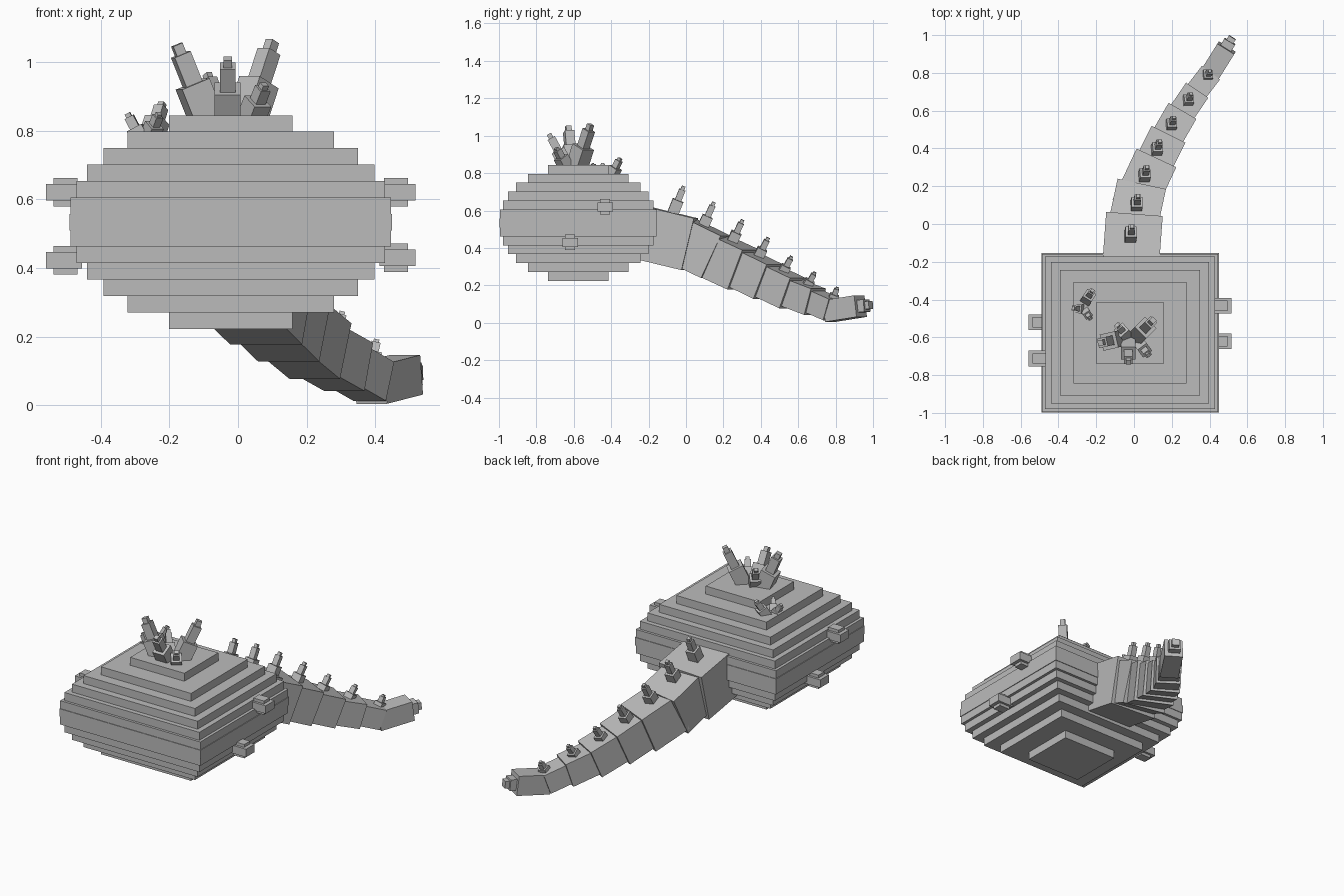
import bpy, bmesh
from mathutils import Vector, Matrix

if "Cube" in bpy.data.objects:
    bpy.data.objects.remove(bpy.data.objects["Cube"])

grey = bpy.data.materials.new("plain grey")
grey.diffuse_color = (0.5, 0.5, 0.5, 1)
grey.use_nodes = True
grey.node_tree.nodes["Principled BSDF"].inputs["Base Color"].default_value = grey.diffuse_color


def make_object(name, bm):
    mesh = bpy.data.meshes.new(name)
    bm.to_mesh(mesh)
    bm.free()
    mesh.materials.append(grey)
    ob = bpy.data.objects.new(name, mesh)
    bpy.context.collection.objects.link(ob)
    return ob


def add_box(bm, center, size):
    mat = Matrix.Translation(Vector(center)) @ Matrix.Diagonal((*size, 1))
    bmesh.ops.create_cube(bm, size=1, matrix=mat)


def frame(direction, up):
    """Rotation with local y along direction and local z near up."""
    y = direction.normalized()
    x = y.cross(up).normalized()
    z = x.cross(y)
    return Matrix((x, y, z)).transposed()


def add_beam(bm, a, b, width, height, up=(0, 0, 1)):
    a, b = Vector(a), Vector(b)
    rot = frame(b - a, Vector(up)).to_4x4()
    mat = (Matrix.Translation((a + b) / 2) @ rot
           @ Matrix.Diagonal((width, (b - a).length, height, 1)))
    bmesh.ops.create_cube(bm, size=1, matrix=mat)


def make_spike(name, base, tip, width, up=(0, 1, 0)):
    """Three stacked blocks, narrowing towards the tip."""
    base, tip = Vector(base), Vector(tip)
    bm = bmesh.new()
    for t0, t1, w in ((-0.1, 0.48, 1), (0.48, 0.87, 0.58), (0.87, 1, 0.34)):
        add_beam(bm, base.lerp(tip, t0), base.lerp(tip, t1), width * w, width * w, up)
    make_object(name, bm)


# Stepped body: thirteen stacked slabs
half = [0.18, 0.30, 0.37, 0.418, 0.449, 0.466, 0.47]
half += half[-2::-1]
bm = bmesh.new()
step = 0.0478
for i, h in enumerate(half):
    add_box(bm, (-0.021, -0.576, 0.223 + step * (i + 0.5)), (2 * h, 1.794 * h, step))
make_object("body", bm)

# Side knobs: crossed blocks (side, y, z)
for side, y, z in ((1, -0.433, 0.62), (1, -0.62, 0.43), (-1, -0.712, 0.62), (-1, -0.52, 0.423)):
    bm = bmesh.new()
    x = -0.021 + side * 0.465
    add_box(bm, (x + side * 0.016, y, z), (0.07, 0.055, 0.083))
    add_box(bm, (x + side * 0.02, y, z), (0.075 + 0.03, 0.083, 0.048))
    make_object("side_knob", bm)

# Tail: joints with shrinking boxes between them
joints = [(-0.02, -0.25, 0.485), (0, 0.02, 0.42), (0.03, 0.16, 0.352), (0.1, 0.31, 0.283),
          (0.165, 0.44, 0.22), (0.24, 0.57, 0.158), (0.322, 0.69, 0.112), (0.395, 0.785, 0.07)]
sections = [(0.30, 0.285), (0.262, 0.25), (0.232, 0.228), (0.2, 0.2),
            (0.17, 0.175), (0.142, 0.147), (0.12, 0.12)]
for a, b, (w, h) in zip(joints, joints[1:], sections):
    a, b = Vector(a), Vector(b)
    bm = bmesh.new()
    add_beam(bm, a - (b - a).normalized() * 0.05, b, w, h)
    make_object("tail_segment", bm)

# Upturned tail end and its stepped tip
bm = bmesh.new()
add_beam(bm, (0.385, 0.765, 0.062), (0.49, 0.933, 0.089), 0.105, 0.116)
add_beam(bm, (0.48, 0.92, 0.087), (0.508, 0.967, 0.092), 0.066, 0.066)
add_beam(bm, (0.5, 0.955, 0.092), (0.521, 0.988, 0.095), 0.042, 0.042)
make_object("tail_tip", bm)

# Row of spikes along the tail
tail_spikes = [((-0.02, -0.07, 0.585), (-0.01, -0.012, 0.73)),
               ((0.01, 0.085, 0.50), (0.022, 0.15, 0.645)),
               ((0.05, 0.24, 0.42), (0.07, 0.303, 0.55)),
               ((0.115, 0.38, 0.34), (0.138, 0.44, 0.455)),
               ((0.19, 0.51, 0.255), (0.213, 0.565, 0.355)),
               ((0.28, 0.64, 0.185), (0.303, 0.69, 0.27)),
               ((0.385, 0.78, 0.115), (0.403, 0.81, 0.19))]
for i, (base, tip) in enumerate(tail_spikes):
    make_spike("tail_spike", base, tip, 0.06 - 0.002 * i)

# Crown cluster on top and small cluster on the shoulder (base, tip, width)
clusters = {
    "crown_spike": [((-0.09, -0.61, 0.83), (-0.178, -0.63, 1.05), 0.088),
                    ((0.025, -0.585, 0.83), (0.1, -0.51, 1.06), 0.085),
                    ((-0.03, -0.64, 0.84), (-0.03, -0.733, 1.01), 0.076),
                    ((0.04, -0.645, 0.84), (0.077, -0.695, 0.935), 0.06),
                    ((-0.045, -0.585, 0.84), (-0.09, -0.535, 0.965), 0.06)],
    "shoulder_spike": [((-0.28, -0.45, 0.77), (-0.322, -0.445, 0.85), 0.048),
                       ((-0.25, -0.40, 0.785), (-0.22, -0.352, 0.88), 0.055),
                       ((-0.255, -0.465, 0.785), (-0.23, -0.502, 0.85), 0.042)],
}
for name, spikes in clusters.items():
    for base, tip, width in spikes:
        lean = Vector(tip) - Vector(base)
        make_spike(name, base, tip, width, (lean.x, lean.y, 0))
